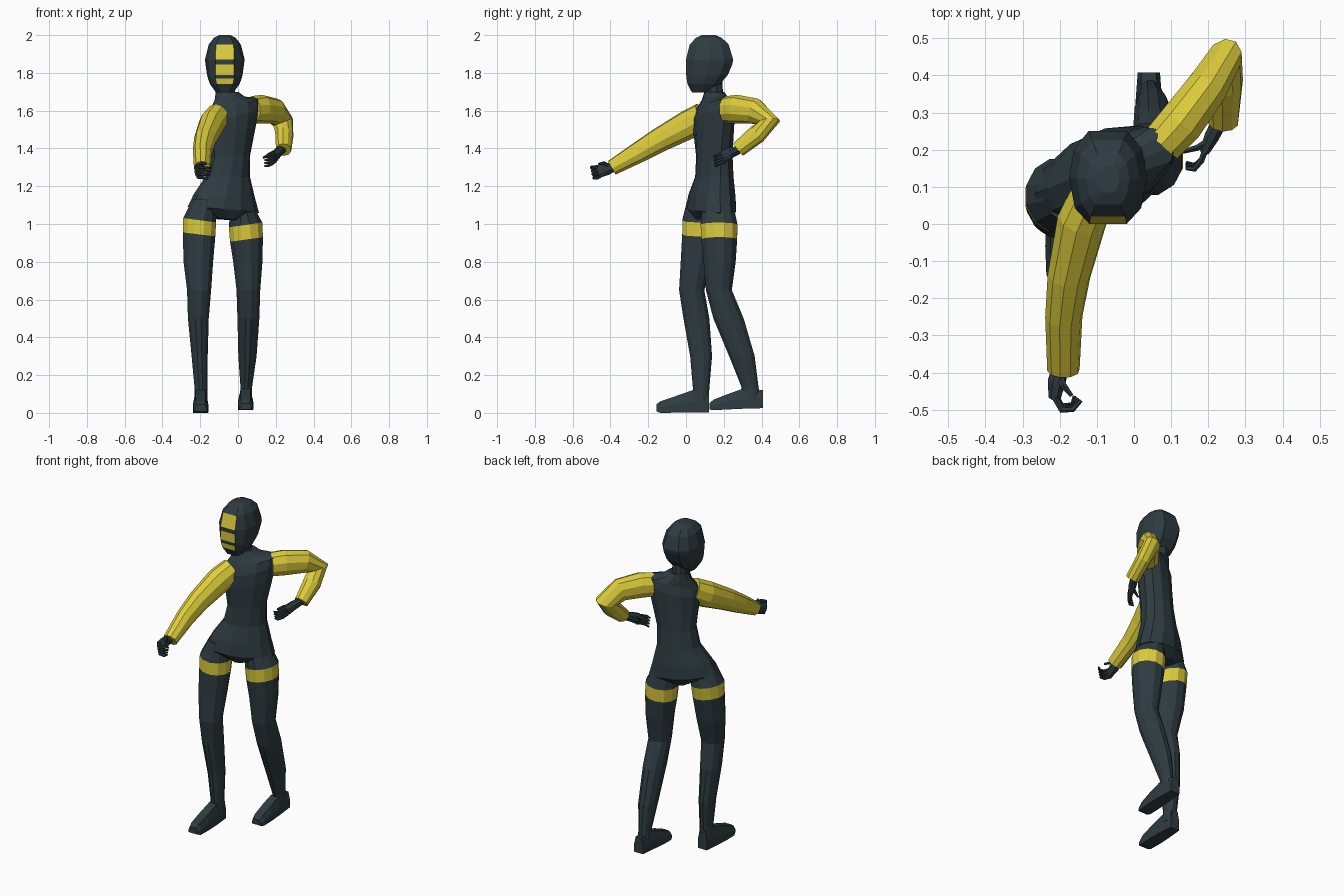
import bpy, bmesh, math
from mathutils import Vector


def material(name, rgb):
    m = bpy.data.materials.new(name)
    m.diffuse_color = (*rgb, 1)
    return m


DARK = material("dark slate", (0.028, 0.045, 0.053))
YELLOW = material("yellow", (0.72, 0.60, 0.045))


def loft(name, rings, base=DARK, accent=YELLOW, rule=None):
    """Skin a list of rings; rule(segment, side) chooses accent faces."""
    bm = bmesh.new()
    vs = [[bm.verts.new(p) for p in r] for r in rings]
    n = len(rings[0])
    for i in range(len(vs) - 1):
        for j in range(n):
            k = (j + 1) % n
            f = bm.faces.new((vs[i][j], vs[i][k], vs[i + 1][k], vs[i + 1][j]))
            if rule and rule(i, j):
                f.material_index = 1
    bm.faces.new(vs[0])
    bm.faces.new(vs[-1])
    bmesh.ops.recalc_face_normals(bm, faces=bm.faces)
    me = bpy.data.meshes.new(name)
    bm.to_mesh(me)
    bm.free()
    me.materials.append(base)
    me.materials.append(accent)
    ob = bpy.data.objects.new(name, me)
    bpy.context.collection.objects.link(ob)
    return ob


def ellipse(z, cx, cy, a, b, ang=0, tilt=0, n=12):
    """Level ring turned about z; tilt raises it along its long axis."""
    c, s = math.cos(math.radians(ang)), math.sin(math.radians(ang))
    out = []
    for i in range(n):
        t = 2 * math.pi * (i + 0.5) / n
        u, v = a * math.cos(t), b * math.sin(t)
        out.append((cx + u * c - v * s, cy + u * s + v * c, z + tilt * u))
    return out


def tube(name, pts, n=8, mat=DARK):
    """Tube along points (x, y, z, half width, half height)."""
    P = [Vector(p[:3]) for p in pts]
    rings, side = [], None
    for i, p in enumerate(pts):
        t = Vector((0, 0, 0))
        if i > 0:
            t += (P[i] - P[i - 1]).normalized()
        if i < len(P) - 1:
            t += (P[i + 1] - P[i]).normalized()
        t.normalize()
        side = t.cross(Vector((0, 0, 1))) if side is None else side - t * side.dot(t)
        side.normalize()
        up = side.cross(t)
        rings.append([P[i] + side * p[3] * math.cos(2 * math.pi * (k + .5) / n)
                      + up * p[4] * math.sin(2 * math.pi * (k + .5) / n) for k in range(n)])
    return loft(name, rings, base=mat)


# torso, twisted from hips to shoulders
loft("torso", [ellipse(*r) for r in (
    (1.025, -.075, .130, .060, .085, 24, -.08),
    (1.075, -.078, .132, .200, .118, 24, -.08),
    (1.15, -.072, .138, .170, .115, 25, -.06),
    (1.25, -.055, .150, .124, .098, 27, 0),
    (1.36, -.042, .150, .113, .092, 30, .05),
    (1.50, -.030, .147, .138, .092, 33, .15),
    (1.58, -.025, .150, .152, .090, 33, .22),
    (1.63, -.020, .155, .152, .075, 33, .25),
    (1.665, -.045, .152, .085, .062, 30, .12),
    (1.70, -.058, .150, .060, .052, 15, 0))])

# neck
tube("neck", [(-.058, .155, 1.64, .054, .050), (-.063, .148, 1.70, .050, .046),
              (-.068, .140, 1.78, .052, .050)], n=10)


# head with yellow face panels
def head_ring(z, a, yf, yb):
    c, h = (yf + yb) / 2, (yb - yf) / 2
    w = min(.05, a * .55)
    half = [(w, -1), (a * .85, -.66), (a, 0), (a * .87, .62), (a * .5, 1)]
    prof = half + [(-x, y) for x, y in reversed(half)]
    return [(-.07 + x, c + y * h, z) for x, y in prof]


loft("head", [head_ring(*r) for r in (
    (1.695, .045, .032, .130), (1.74, .078, .008, .180), (1.77, .089, .003, .205),
    (1.79, .094, .001, .222), (1.845, .102, 0, .245), (1.87, .105, 0, .250),
    (1.95, .085, .020, .226), (1.985, .058, .052, .190), (2.0, .030, .085, .155))],
    rule=lambda i, j: j == 9 and i in (1, 3, 5))

# legs with a yellow thigh band
LEGS = {
    "right_leg": ((1.13, -.180, .085, .062, .080, 0, 0), (1.02, -.203, .078, .090, .101, 0, -.13),
                  (.945, -.206, .072, .089, .095, 0, -.12), (.80, -.210, .055, .081, .086),
                  (.65, -.206, .030, .066, .069), (.50, -.210, .055, .057, .071),
                  (.30, -.203, .080, .044, .060), (.13, -.196, .080, .035, .045),
                  (.06, -.196, .080, .036, .042)),
    "left_leg": ((1.10, .020, .168, .060, .085, 0, 0), (.995, .040, .175, .092, .101, 0, .14),
                 (.918, .045, .176, .090, .098, 0, .14), (.80, .052, .178, .080, .088),
                 (.65, .055, .174, .065, .071), (.50, .055, .225, .060, .083),
                 (.30, .050, .296, .050, .070), (.14, .044, .338, .032, .047),
                 (.07, .042, .350, .034, .045)),
}
for name, rings in LEGS.items():
    loft(name, [ellipse(*r) for r in rings], rule=lambda i, j: i == 1)


# feet, lofted from heel to toe
def foot(name, cx, secs):
    def ring(y, lo, hi, w):
        return [(cx - w, y, lo), (cx + w, y, lo), (cx + w, y, lo + (hi - lo) * .5),
                (cx + w * .65, y, hi), (cx - w * .65, y, hi), (cx - w, y, lo + (hi - lo) * .5)]
    loft(name, [ring(*s) for s in secs])


foot("right_foot", -.198, ((.122, .003, .12, .030), (.035, .003, .12, .038),
                           (-.06, .001, .087, .041), (-.135, 0, .062, .038), (-.157, .008, .045, .030)))
foot("left_foot", .040, ((.408, .025, .12, .030), (.300, .022, .128, .038),
                         (.215, .018, .097, .041), (.145, .014, .070, .038), (.124, .018, .050, .030)))

# sleeved arms
tube("right_arm", [(-.105, .090, 1.57, .062, .075), (-.140, .010, 1.525, .068, .078),
                   (-.175, -.140, 1.445, .058, .066), (-.189, -.250, 1.38, .050, .057),
                   (-.190, -.393, 1.297, .044, .042)], 10, YELLOW)
tube("left_arm", [(.075, .215, 1.605, .060, .072), (.125, .270, 1.608, .064, .076),
                  (.195, .365, 1.597, .058, .070), (.238, .438, 1.540, .050, .066),
                  (.245, .375, 1.475, .045, .054), (.241, .275, 1.393, .041, .042)], 10, YELLOW)

# right hand, loosely curled
tube("right_palm", [(-.195, -.375, 1.305, .022, .024), (-.207, -.420, 1.290, .026, .034),
                    (-.213, -.465, 1.277, .018, .036)], 8)
for k in range(4):
    z = 1.303 - k * .018
    y = -.455 - .004 * (3 - k)
    tube(f"right_finger_{k + 1}", [(-.213, y, z, .010, .009), (-.195, y - .034, z - .003, .009, .009),
                                   (-.165, y - .032, z - .006, .008, .008),
                                   (-.142 - k * .006, y - .008, z - .008, .005, .005)], 6)
tube("right_thumb", [(-.203, -.405, 1.305, .013, .012), (-.190, -.435, 1.322, .010, .010),
                     (-.168, -.462, 1.318, .006, .006)], 6)

# left hand, fingers relaxed
tube("left_palm", [(.235, .285, 1.395, .022, .022), (.212, .240, 1.378, .022, .028),
                   (.192, .200, 1.357, .015, .034)], 8)
for k in range(4):
    d = k * .016
    tube(f"left_finger_{k + 1}", [(.195, .208, 1.380 - d, .010, .009),
                                  (.182, .172, 1.367 - d, .009, .009),
                                  (.163, .148 + k * .003, 1.358 - d, .008, .008),
                                  (.140, .150 + k * .005, 1.354 - d, .005, .005)], 6)
tube("left_thumb", [(.205, .225, 1.385, .012, .011), (.170, .205, 1.372, .009, .009),
                    (.133, .195, 1.350, .006, .006)], 6)
